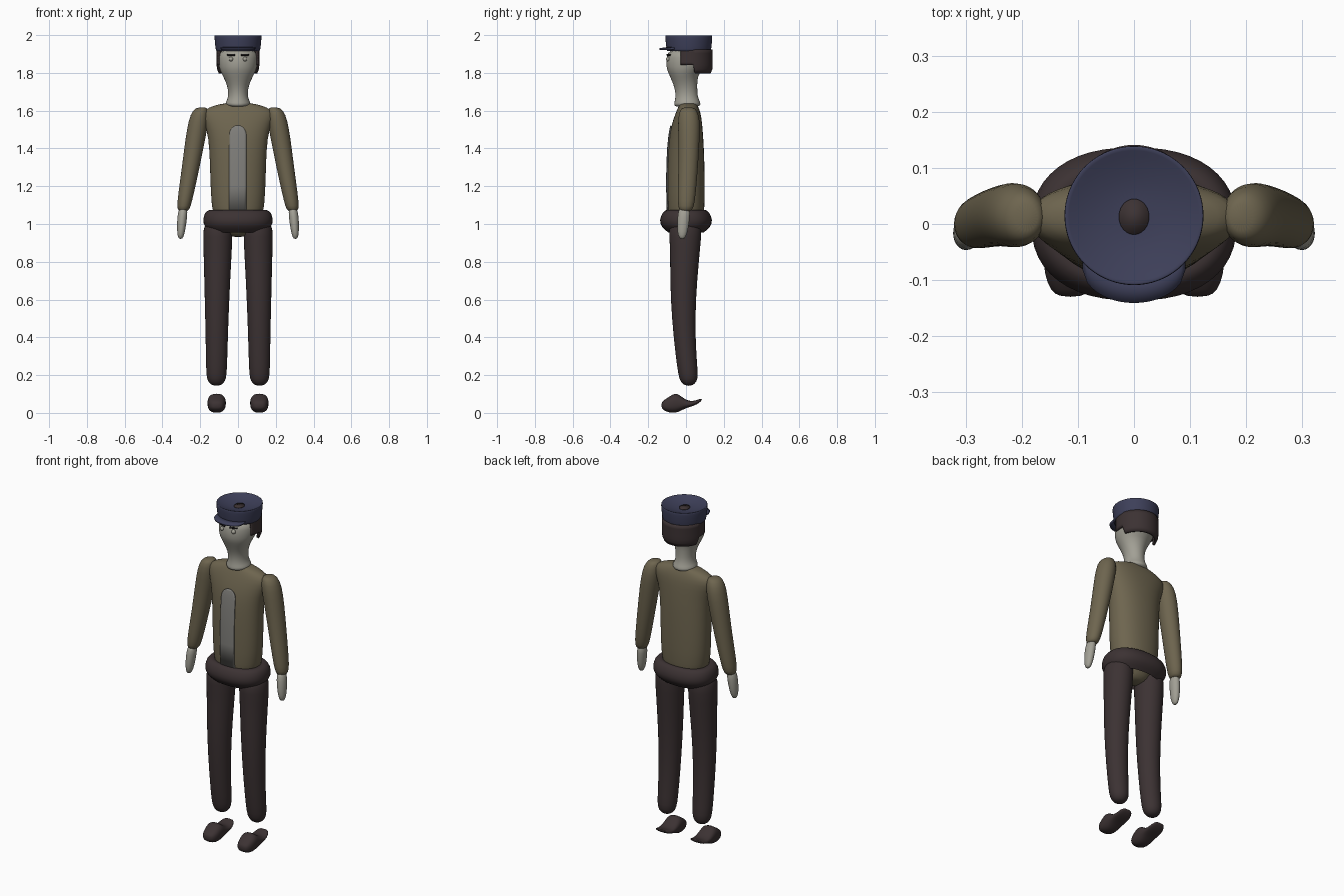
import bpy, bmesh
from math import sin, cos, pi, radians, sqrt
from mathutils import Vector

cube = bpy.data.objects.get("Cube")
if cube:
    bpy.data.objects.remove(cube, do_unlink=True)


def material(name, rgb):
    m = bpy.data.materials.new(name)
    m.use_nodes = True
    m.diffuse_color = (*rgb, 1)
    m.node_tree.nodes["Principled BSDF"].inputs["Base Color"].default_value = (*rgb, 1)
    return m


OLIVE = material("olive cloth", (.155, .13, .078))
BROWN = material("dark brown", (.045, .032, .033))
NAVY = material("navy cap", (.047, .05, .1))
SKIN = material("pale skin", (.36, .35, .3))
GREY = material("grey shirt", (.22, .215, .2))
BLACK = material("black brow", (.01, .009, .009))


def finish(name, bm, mat, subsurf=0, thick=0):
    bmesh.ops.recalc_face_normals(bm, faces=bm.faces)
    me = bpy.data.meshes.new(name)
    bm.to_mesh(me)
    bm.free()
    me.materials.append(mat)
    for p in me.polygons:
        p.use_smooth = True
    ob = bpy.data.objects.new(name, me)
    bpy.context.collection.objects.link(ob)
    if thick:
        s = ob.modifiers.new("Thickness", "SOLIDIFY")
        s.thickness, s.offset = thick, 0
    if subsurf:
        s = ob.modifiers.new("Smooth", "SUBSURF")
        s.levels = s.render_levels = subsurf
    return ob


def skin_rows(bm, rows, closed):
    n = len(rows[0])
    for a, b in zip(rows, rows[1:]):
        for i in range(n if closed else n - 1):
            j = (i + 1) % n
            bm.faces.new((a[i], a[j], b[j], b[i]))


def loft(name, rings, mat, power=2, caps=True, side=1, along_y=False, subsurf=1, n=24):
    """Rings are (position, centre x, centre of other axis, radius x, other radius)."""
    bm = bmesh.new()
    rows = []
    for pos, cx, co, rx, ro in rings:
        row = []
        for i in range(n):
            c, s = cos(2 * pi * i / n), sin(2 * pi * i / n)
            x = cx + rx * abs(c) ** (2 / power) * (1 if c > 0 else -1)
            o = co + ro * abs(s) ** (2 / power) * (1 if s > 0 else -1)
            row.append(bm.verts.new((side * x, pos, o) if along_y else (side * x, o, pos)))
        rows.append(row)
    skin_rows(bm, rows, True)
    if caps:
        bm.faces.new(rows[0])
        bm.faces.new(rows[-1])
    return finish(name, bm, mat, subsurf)


def plate(name, target, mat, rows, columns=8, lift=.004):
    """Thin sheet laid on the front of target; rows are (z left, z right, x left, x right)."""
    bpy.context.view_layer.update()
    ev = target.evaluated_get(bpy.context.evaluated_depsgraph_get())
    bm = bmesh.new()
    grid = []
    for zl, zr, xl, xr in rows:
        line = []
        for i in range(columns + 1):
            t = i / columns
            x, z = xl + (xr - xl) * t, zl + (zr - zl) * t
            hit, p, _, _ = ev.ray_cast(Vector((x, -1, z)), Vector((0, 1, 0)))
            line.append(bm.verts.new((x, (p.y if hit else -.09) - lift, z)))
        grid.append(line)
    skin_rows(bm, grid, False)
    return finish(name, bm, mat, thick=.006)


# Jumper body and shirt panel
torso = loft("jumper", [
    (.93, 0, 0, .03, .03), (.95, 0, 0, .075, .065), (1.02, 0, 0, .12, .09),
    (1.08, 0, 0, .142, .1), (1.25, 0, 0, .148, .1), (1.4, 0, 0, .152, .096),
    (1.5, 0, .002, .165, .087), (1.57, 0, .01, .195, .072),
    (1.605, 0, .012, .185, .06), (1.63, 0, .012, .12, .048),
    (1.642, 0, .012, .06, .04)], OLIVE, power=2.2)
panel_rows = [(z, z, -.046, .044) for z in (1.07, 1.2, 1.3, 1.4, 1.47)]
for k in range(1, 6):
    w = .045 * sqrt(1 - (k / 5.2) ** 2)
    z = 1.47 + .05 * k / 5
    panel_rows.append((z, z, -w - .001, w - .001))
plate("shirt_panel", torso, GREY, panel_rows)

# Hip band, open underneath
loft("trouser_hips", [
    (1.068, 0, 0, .125, .088), (1.077, 0, 0, .155, .105), (1.062, 0, 0, .178, .125),
    (1.02, 0, 0, .188, .143), (.985, 0, 0, .18, .132), (.955, 0, 0, .145, .095)],
    BROWN, power=2.3, caps=False)

# Limbs and shoes
for side, tag in ((1, "left"), (-1, "right")):
    loft(tag + "_sleeve", [
        (1.618, .19, .012, .02, .025), (1.605, .198, .012, .042, .046),
        (1.55, .208, .016, .054, .06), (1.45, .226, .016, .053, .056),
        (1.3, .25, .012, .047, .052), (1.15, .277, .003, .041, .048),
        (1.09, .287, 0, .036, .042), (1.065, .29, -.003, .026, .03)], OLIVE, side=side)
    loft(tag + "_hand", [
        (1.09, .289, -.008, .022, .03), (1.04, .295, -.012, .027, .033),
        (.98, .3, -.017, .023, .031), (.94, .303, -.02, .018, .023),
        (.92, .304, -.02, .009, .011)], SKIN, side=side)
    loft(tag + "_trouser_leg", [
        (1.03, .105, 0, .06, .07), (.97, .107, -.005, .079, .09),
        (.9, .107, -.003, .077, .081), (.7, .11, -.013, .069, .072),
        (.5, .112, -.014, .062, .062), (.3, .113, 0, .057, .055),
        (.2, .114, .012, .055, .053), (.165, .114, .014, .046, .044),
        (.143, .114, .014, .022, .02)], BROWN, side=side)
    loft(tag + "_shoe", [
        (-.13, .113, .04, .018, .012), (-.12, .113, .04, .036, .026),
        (-.09, .113, .043, .047, .042), (-.055, .113, .054, .049, .055),
        (-.03, .113, .05, .049, .04), (0, .113, .047, .048, .022),
        (.03, .113, .047, .047, .013), (.06, .113, .057, .042, .012),
        (.085, .113, .072, .028, .006)], BROWN, power=2.5, side=side, along_y=True)

# Head and neck with a flared base
head = loft("head", [
    (1.618, 0, .004, .05, .066), (1.635, 0, .008, .072, .072),
    (1.65, 0, .006, .06, .066), (1.68, 0, .003, .051, .058),
    (1.72, 0, 0, .054, .06), (1.76, 0, -.008, .068, .068),
    (1.8, 0, -.012, .09, .082), (1.83, 0, 0, .102, .106),
    (1.88, 0, .008, .107, .112), (1.93, 0, .01, .1, .105)], SKIN)

# Brows and eyes
for side, tag in ((1, "left"), (-1, "right")):
    xs = (.016, .056) if side > 0 else (-.056, -.016)
    plate(tag + "_brow", head, BLACK, [(z, z, *xs) for z in (1.891, 1.899)], 4)
    bm = bmesh.new()
    bmesh.ops.create_uvsphere(bm, u_segments=16, v_segments=10, radius=.012)
    bmesh.ops.translate(bm, verts=bm.verts, vec=(side * .037, -.094, 1.873))
    finish(tag + "_eye", bm, SKIN)

# Hair: shell round the back, longer at the nape than at the sideburns
bm = bmesh.new()
rows = []
for k in range(7):
    f = k / 6
    row = []
    for i in range(49):
        a = radians(-25 + 230 * i / 48)
        low = 1.8 if sin(a) > .2 else 1.843
        z = 1.925 + (low - 1.925) * f
        r = 1 - .09 * max(0, (1.835 - z) / .035) ** 2
        row.append(bm.verts.new((.108 * r * cos(a), .022 + .112 * r * sin(a), z)))
    rows.append(row)
skin_rows(bm, rows, False)
finish("hair", bm, BROWN, thick=.014)

# Cap with a dished top, centre patch and visor
loft("cap_crown", [
    (1.915, 0, .015, .1, .1), (1.914, 0, .015, .115, .115), (1.92, 0, .015, .118, .118),
    (1.97, 0, .015, .124, .124), (1.996, 0, .015, .125, .125), (2, 0, .015, .123, .123),
    (1.994, 0, .015, .112, .112), (1.98, 0, .014, .07, .07),
    (1.974, 0, .013, .03, .035)], NAVY, n=36)
loft("cap_centre", [(1.974, 0, .013, .027, .032), (1.979, 0, .013, .027, .032)],
     BROWN, subsurf=0)
bm = bmesh.new()
rows = []
for f in (0, .5, 1):
    row = []
    for i in range(25):
        t = -1 + i / 12
        x = .09 * t
        inner = .015 - sqrt(.112 ** 2 - x * x)
        outer = -.08 - .06 * sqrt(max(0, 1 - t * t))
        row.append(bm.verts.new((x, inner + (min(outer, inner) - inner) * f, 1.932 - .006 * f)))
    rows.append(row)
skin_rows(bm, rows, False)
finish("cap_visor", bm, NAVY, thick=.01)
